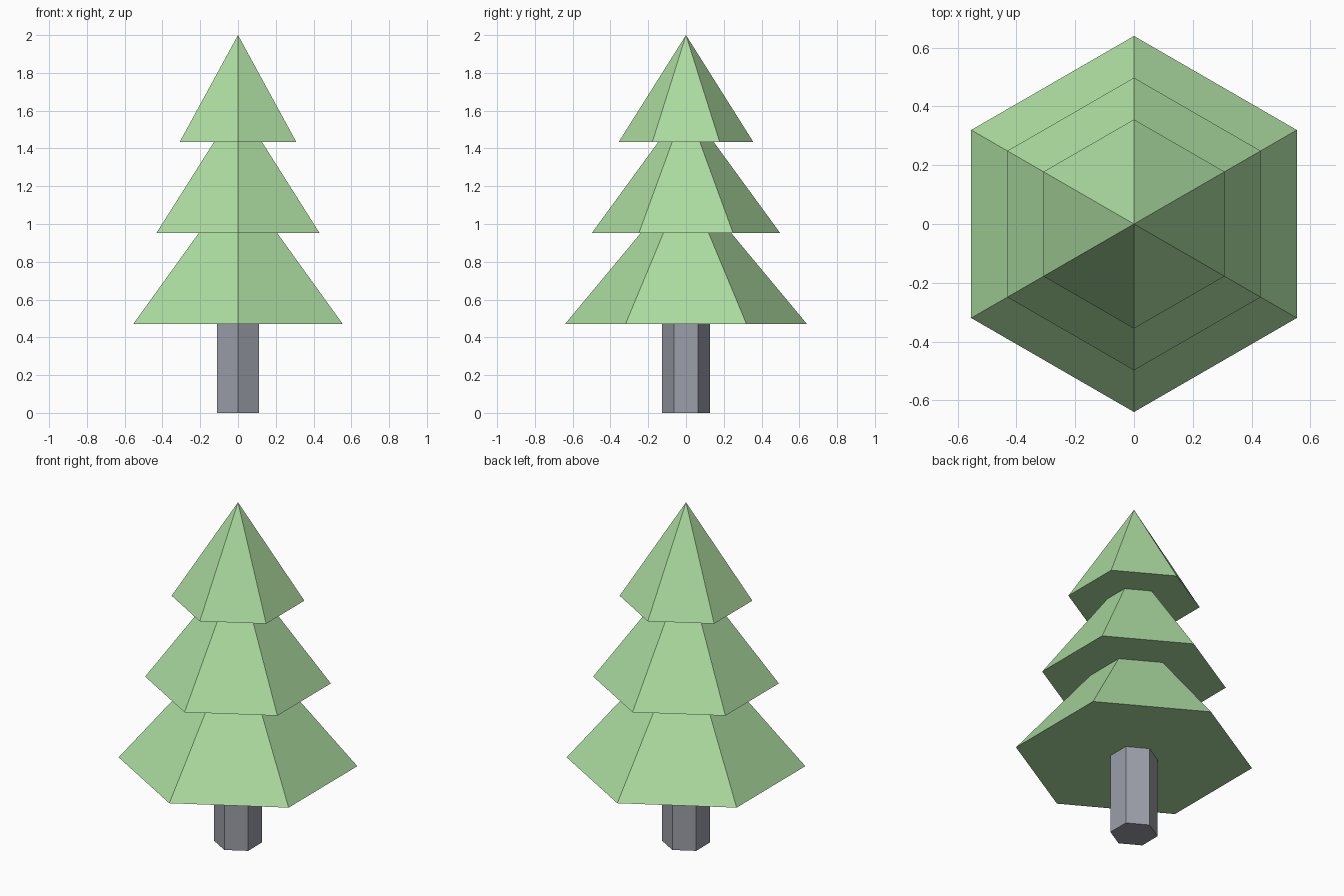
import bpy
import bmesh
from math import sin, cos, pi

if "Cube" in bpy.data.objects:
    bpy.data.objects.remove(bpy.data.objects["Cube"])

SIDES = 6


def material(name, rgb):
    m = bpy.data.materials.new(name)
    m.diffuse_color = (*rgb, 1.0)
    m.use_nodes = True
    m.node_tree.nodes["Principled BSDF"].inputs["Base Color"].default_value = m.diffuse_color
    return m


def hex_solid(name, rings, mat, apex=None):
    """Closed six-sided solid from (radius, z) rings, corners on the y axis."""
    bm = bmesh.new()
    loops = [[bm.verts.new((r * sin(2 * pi * i / SIDES), r * cos(2 * pi * i / SIDES), z))
              for i in range(SIDES)] for r, z in rings]
    bm.faces.new(loops[0])
    for lo, hi in zip(loops, loops[1:]):
        for i in range(SIDES):
            j = (i + 1) % SIDES
            bm.faces.new((lo[i], lo[j], hi[j], hi[i]))
    if apex is None:
        bm.faces.new(loops[-1])
    else:
        tip = bm.verts.new((0, 0, apex))
        for i in range(SIDES):
            bm.faces.new((loops[-1][i], loops[-1][(i + 1) % SIDES], tip))
    bmesh.ops.recalc_face_normals(bm, faces=bm.faces[:])
    mesh = bpy.data.meshes.new(name)
    bm.to_mesh(mesh)
    bm.free()
    mesh.materials.append(mat)
    obj = bpy.data.objects.new(name, mesh)
    bpy.context.collection.objects.link(obj)
    return obj


leaf = material("leaf green", (0.41, 0.71, 0.35))
bark = material("bark grey", (0.33, 0.345, 0.395))

# Trunk
hex_solid("trunk", [(0.128, 0.0), (0.128, 0.48)], bark)

# Foliage tiers: name, radius, base height, tip height
for name, radius, base, tip in (("lower_foliage", 0.64, 0.471, 1.24),
                                ("middle_foliage", 0.498, 0.953, 1.635),
                                ("upper_foliage", 0.356, 1.435, 2.0)):
    hex_solid(name, [(radius, base)], leaf, apex=tip)
